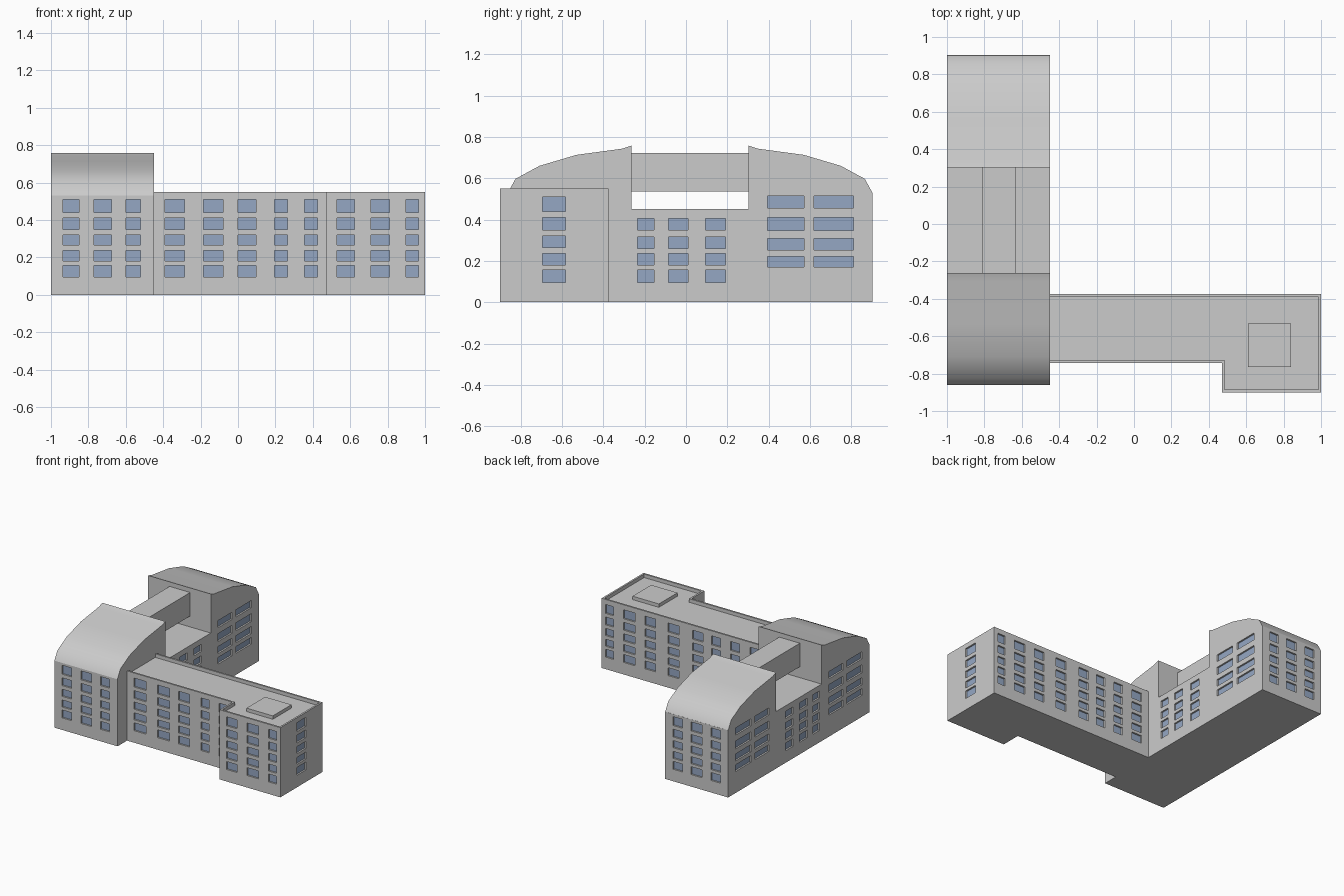
import bpy, bmesh
from mathutils import Vector

if "Cube" in bpy.data.objects:
    bpy.data.objects.remove(bpy.data.objects["Cube"])

glass = bpy.data.materials.new("window_glass")
glass.diffuse_color = (0.30, 0.39, 0.55, 1)
glass.use_nodes = True
glass.node_tree.nodes["Principled BSDF"].inputs["Base Color"].default_value = glass.diffuse_color
DEPTH = 0.015


def add_prism(bm, pts, axis, a, b):
    """Extrude a 2D outline along 'x' (points are y,z) or 'z' (points are x,y)."""
    place = (lambda p, t: (t, *p)) if axis == "x" else (lambda p, t: (*p, t))
    face = bm.faces.new([bm.verts.new(place(p, a)) for p in pts])
    ext = bmesh.ops.extrude_face_region(bm, geom=[face])["geom"]
    shift = Vector((b - a, 0, 0)) if axis == "x" else Vector((0, 0, b - a))
    bmesh.ops.translate(bm, vec=shift,
                        verts=[v for v in ext if isinstance(v, bmesh.types.BMVert)])


def add_box(bm, x, y, z):
    add_prism(bm, [(x[0], y[0]), (x[1], y[0]), (x[1], y[1]), (x[0], y[1])], "z", *z)


def finish(bm, name, mat=None):
    bmesh.ops.recalc_face_normals(bm, faces=bm.faces[:])
    me = bpy.data.meshes.new(name)
    bm.to_mesh(me)
    bm.free()
    ob = bpy.data.objects.new(name, me)
    bpy.context.collection.objects.link(ob)
    if mat:
        me.materials.append(mat)
    return ob


def activate(ob):
    bpy.ops.object.select_all(action="DESELECT")
    ob.select_set(True)
    bpy.context.view_layer.objects.active = ob


def window_grid(cut, panes, axis, wall, out, cols, rows):
    """Recess boxes and glass panes on a wall at axis=wall facing direction out."""
    for c in cols:
        for r in rows:
            for bm, d0, d1 in ((cut, -DEPTH, 0.02), (panes, -DEPTH - 0.004, -DEPTH + 0.002)):
                span = sorted((wall + out * d0, wall + out * d1))
                # panes reach slightly into the wall so no gap shows
                if axis == "x":
                    add_box(bm, span, c, r)
                else:
                    add_box(bm, c, span, r)


def build(name, body, grids, extra=None):
    """Carve the windows (and optional extra cut) from a body and glaze them."""
    cut, panes = bmesh.new(), bmesh.new()
    for g in grids:
        window_grid(cut, panes, *g)
    if extra:
        add_prism(cut, *extra)
    ob = finish(body, name)
    cutter = finish(cut, name + "_cutter")
    cutter.hide_render = True
    finish(panes, name + "_windows", glass)
    mod = ob.modifiers.new("carve", "BOOLEAN")
    mod.object, mod.operation, mod.solver = cutter, "DIFFERENCE", "EXACT"
    activate(ob)
    bpy.ops.object.modifier_apply(modifier="carve")
    bpy.data.objects.remove(cutter)
    return ob


# Window rows shared by the walls
ROWS5 = [(.095, .157), (.181, .236), (.265, .321), (.35, .411), (.44, .51)]
ROWS4 = [(.095, .155), (.18, .236), (.26, .316), (.35, .406)]
ROWS_BIG = [(.17, .222), (.253, .308), (.348, .41), (.457, .513)]
MAIN_COLS = [(-.935, -.85), (-.77, -.677), (-.6, -.52)]
SMALL_COLS = [(-.235, -.155), (-.085, .01), (.095, .19)]
BIG_COLS = [(.395, .57), (.62, .81)]
MID = 0.02                      # middle of the main block along y
X0, X1 = -1.0, -0.45
BACK_BIG = BIG_COLS
FRONT_BIG = [(2 * MID - b, 2 * MID - a) for a, b in BIG_COLS]

# Main block with the lowered middle
Y0, Y1 = -.86, .903
G0, G1 = -.263, .303
bm = bmesh.new()
add_prism(bm, [(Y0, 0), (Y1, 0), (Y1, .53), (G1, .53), (G1, .45),
               (G0, .45), (G0, .53), (Y0, .53)], "x", X0, X1)
build("main_block", bm, [
    ("y", Y0, -1, MAIN_COLS, ROWS5),
    ("y", Y1, 1, MAIN_COLS, ROWS5),
    ("x", X1, 1, SMALL_COLS, ROWS4),
    ("x", X1, 1, BACK_BIG, ROWS_BIG),
    ("x", X0, -1, SMALL_COLS, ROWS4),
    ("x", X0, -1, BACK_BIG + FRONT_BIG, ROWS_BIG)])

# Two mirrored curved roofs
ROOF = [(.283, .53), (.283, .758), (.328, .743), (.55, .713),
        (.729, .66), (.845, .597), (.882, .53)]
for name, s in (("back_roof", 1), ("front_roof", -1)):
    bm = bmesh.new()
    add_prism(bm, [(MID + s * y, z) for y, z in ROOF], "x", X0, X1)
    ob = finish(bm, name)
    activate(ob)
    bpy.ops.object.shade_smooth_by_angle(angle=0.7)

# Bridge joining the roofs
bm = bmesh.new()
add_box(bm, (-.81, -.63), (G0 - .005, G1 + .005), (.536, .722))
finish(bm, "roof_bridge")

# Side wing with end tower, sunken roof behind a parapet
P = 0.014
WY0, WY1, TX, TY = -.742, -.375, .47, -.9
bm = bmesh.new()
add_prism(bm, [(X1, WY0), (TX, WY0), (TX, TY), (1, TY), (1, WY1), (X1, WY1)], "z", 0, .55)
inner = [(X1 - .02, WY0 + P), (TX + P, WY0 + P), (TX + P, TY + P),
         (1 - P, TY + P), (1 - P, WY1 - P), (X1 - .02, WY1 - P)]
WING_FRONT = [(-.39, -.285), (-.185, -.08), (0, .097), (.195, .265), (.355, .425)]
TOWER_FRONT = [(.53, .622), (.71, .81), (.897, .965)]
WING_BACK = [(-.385, -.295), (-.205, -.125), (-.04, .04), (.115, .205), (.325, .42)]
build("side_wing", bm, [
    ("y", WY0, -1, WING_FRONT, ROWS5),
    ("y", TY, -1, TOWER_FRONT, ROWS5),
    ("y", WY1, 1, WING_BACK + TOWER_FRONT, ROWS5),
    ("x", 1, 1, [(-.695, -.583)], ROWS5)], (inner, "z", .522, .6))

# Roof hatch on the tower
bm = bmesh.new()
add_box(bm, (.61, .84), (-.765, -.533), (.515, .549))
finish(bm, "roof_hatch")
